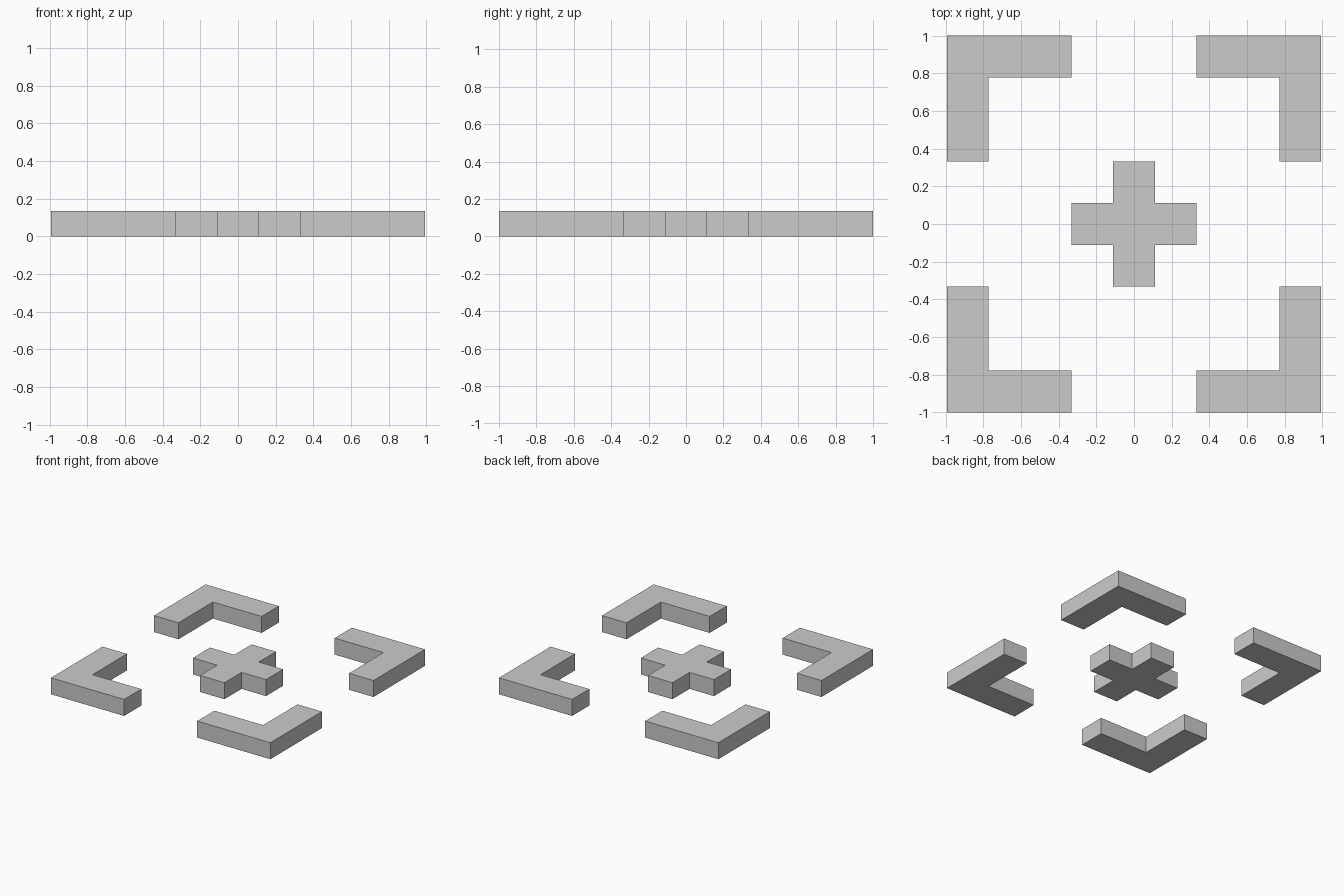
import bpy, bmesh

if "Cube" in bpy.data.objects:
    bpy.data.objects.remove(bpy.data.objects["Cube"])

HEIGHT = 0.135
X, Y = 0.993, 1.0          # outer half sizes
BX, BY = 0.221, 0.222      # bar widths
EX, EY = 0.331, 0.333      # cross reach and bracket ends


def prism(name, outline):
    """Extrude a flat outline upward from the ground."""
    mesh = bpy.data.meshes.new(name)
    bm = bmesh.new()
    face = bm.faces.new([bm.verts.new((x, y, 0)) for x, y in outline])
    ext = bmesh.ops.extrude_face_region(bm, geom=[face])
    top = [v for v in ext["geom"] if isinstance(v, bmesh.types.BMVert)]
    bmesh.ops.translate(bm, verts=top, vec=(0, 0, HEIGHT))
    bmesh.ops.recalc_face_normals(bm, faces=bm.faces)
    bm.to_mesh(mesh)
    bm.free()
    obj = bpy.data.objects.new(name, mesh)
    bpy.context.collection.objects.link(obj)
    return obj


# Four L-shaped corner brackets, mirrored about both axes
bracket = [(EX, Y), (X, Y), (X, EY), (X - BX, EY), (X - BX, Y - BY), (EX, Y - BY)]
for side, sx in (("left", -1), ("right", 1)):
    for end, sy in (("front", -1), ("back", 1)):
        prism(f"corner_bracket_{end}_{side}", [(x * sx, y * sy) for x, y in bracket])

# Central plus sign
a, b = BX / 2, BY / 2
prism("centre_cross", [(a, b), (a, EY), (-a, EY), (-a, b), (-EX, b), (-EX, -b),
                       (-a, -b), (-a, -EY), (a, -EY), (a, -b), (EX, -b), (EX, b)])
